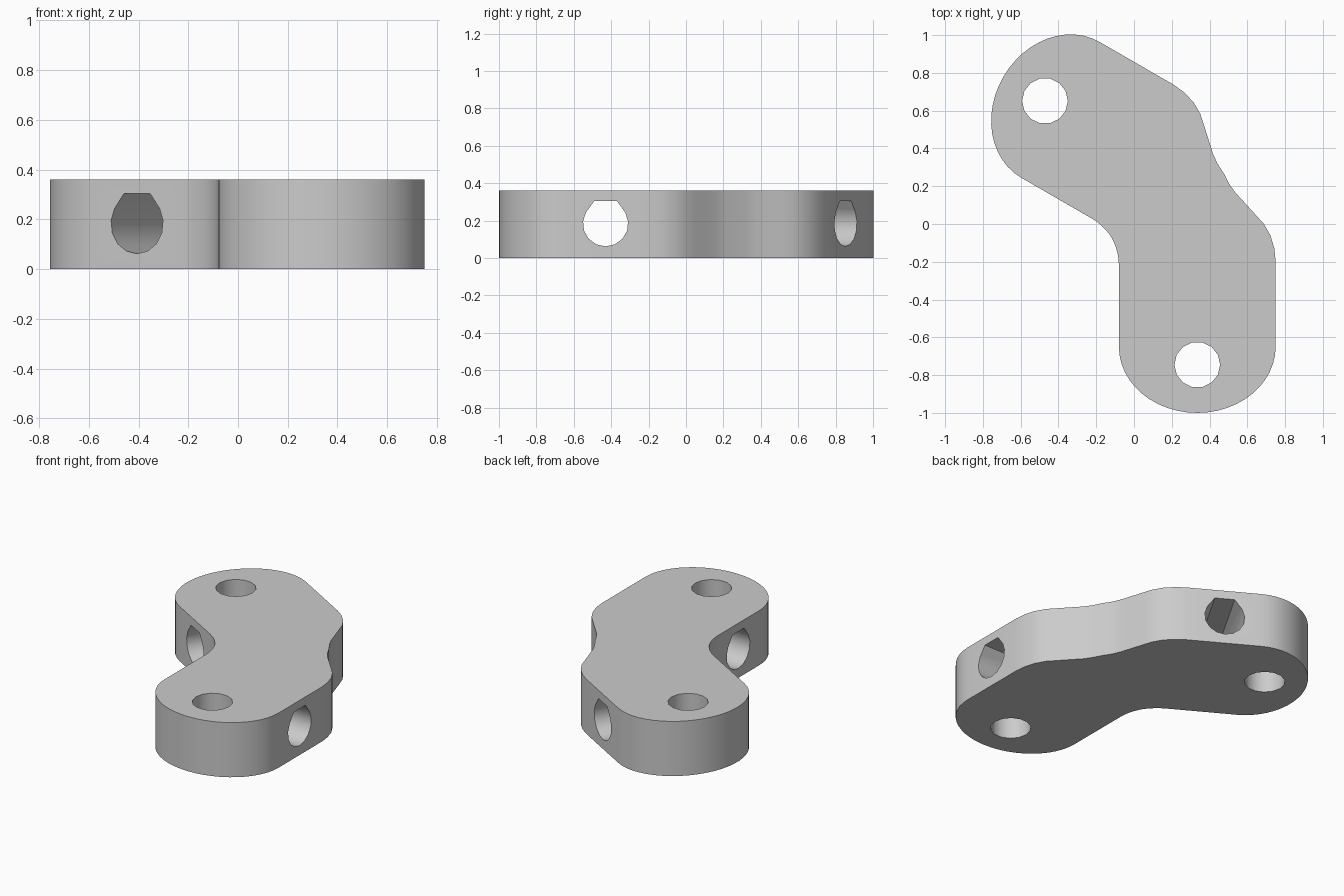
import bpy, bmesh, math
from mathutils import Vector, Matrix

if "Cube" in bpy.data.objects:
    bpy.data.objects.remove(bpy.data.objects["Cube"])

HEIGHT = 0.36
ARM_X = 0.335
# Both arms mirror across a line through PIVOT that runs 30 degrees above +x
PIVOT = Vector((-0.15, -0.094))
C, S = math.cos(math.radians(60)), math.sin(math.radians(60))


def mirror(p):
    d = Vector(p[:2]) - PIVOT
    return PIVOT + Vector((C * d.x + S * d.y, S * d.x - C * d.y))


def arc(cx, cy, rx, ry, start, end, steps):
    return [Vector((cx + rx * math.cos(a), cy + ry * math.sin(a)))
            for a in (math.radians(start + (end - start) * i / steps) for i in range(steps + 1))]


def prism(name, points, depth):
    """Extrude a flat outline upward along z."""
    bm = bmesh.new()
    face = bm.faces.new([bm.verts.new((p[0], p[1], 0)) for p in points])
    top = bmesh.ops.extrude_face_region(bm, geom=[face])["geom"]
    bmesh.ops.translate(bm, vec=(0, 0, depth),
                        verts=[v for v in top if isinstance(v, bmesh.types.BMVert)])
    bmesh.ops.recalc_face_normals(bm, faces=bm.faces)
    mesh = bpy.data.meshes.new(name)
    bm.to_mesh(mesh)
    bm.free()
    obj = bpy.data.objects.new(name, mesh)
    bpy.context.collection.objects.link(obj)
    return obj


# Bracket body: half the outline from the inner elbow round the arm to the outer elbow
inner = arc(-0.383, -0.22, 0.303, 0.303, 30, 0, 5)
tip = arc(ARM_X, -0.65, 0.415, 0.35, 180, 360, 24)
outer = [Vector(p) for p in ((0.75, -0.2), (0.743, -0.13), (0.722, -0.06), (0.688, 0.0),
                             (0.643, 0.05), (0.59, 0.108), (0.537, 0.166), (0.505, 0.211))]
half = inner + tip + outer
middle = Vector((0.476, 0.267))
outline = half + [middle] + [mirror(p) for p in reversed(half[1:])]
body = prism("angled_bracket", outline, HEIGHT)

# Upright bolt holes, one near each tip
cutters = []
bolt = Vector((ARM_X, -0.745))
for name, centre in (("front_bolt_cutter", bolt), ("back_bolt_cutter", mirror(bolt))):
    ring = arc(centre.x, centre.y, 0.121, 0.121, 0, 360, 14)[:-1]
    cutter = prism(name, ring, HEIGHT + 0.2)
    cutter.location.z = -0.1
    cutters.append(cutter)

# Sideways holes: round below, tapering to a flat roof
teardrop = arc(0, 0, 0.121, 0.121, 150, 390, 10) + [Vector((0.06, 0.122)), Vector((-0.06, 0.122))]
cross = Vector((ARM_X, -0.43))
for name, centre, angle in (("front_cross_cutter", cross, 0),
                            ("back_cross_cutter", mirror(cross), 60)):
    cutter = prism(name, teardrop, 1.2)
    # Stand the profile up and point its length along the hole
    lay = Matrix(((0, 0, 1), (1, 0, 0), (0, 1, 0))).to_4x4()
    cutter.data.transform(lay @ Matrix.Translation((0, 0, -0.6)))
    cutter.rotation_euler.z = math.radians(angle)
    cutter.location = (centre.x, centre.y, 0.183)
    cutters.append(cutter)

bpy.context.view_layer.objects.active = body
for cutter in cutters:
    cutter.hide_render = True
    mod = body.modifiers.new(cutter.name, "BOOLEAN")
    mod.operation = "DIFFERENCE"
    mod.solver = "EXACT"
    mod.object = cutter
    bpy.ops.object.modifier_apply(modifier=mod.name)
    bpy.data.objects.remove(cutter)

# Plain grey finish
grey = bpy.data.materials.new("plain_grey")
grey.use_nodes = True
colour = (0.6, 0.6, 0.6, 1)
grey.diffuse_color = colour
grey.node_tree.nodes["Principled BSDF"].inputs["Base Color"].default_value = colour
body.data.materials.clear()
body.data.materials.append(grey)

bpy.ops.object.select_all(action="DESELECT")
body.select_set(True)
bpy.ops.object.shade_smooth_by_angle(angle=math.radians(30))
